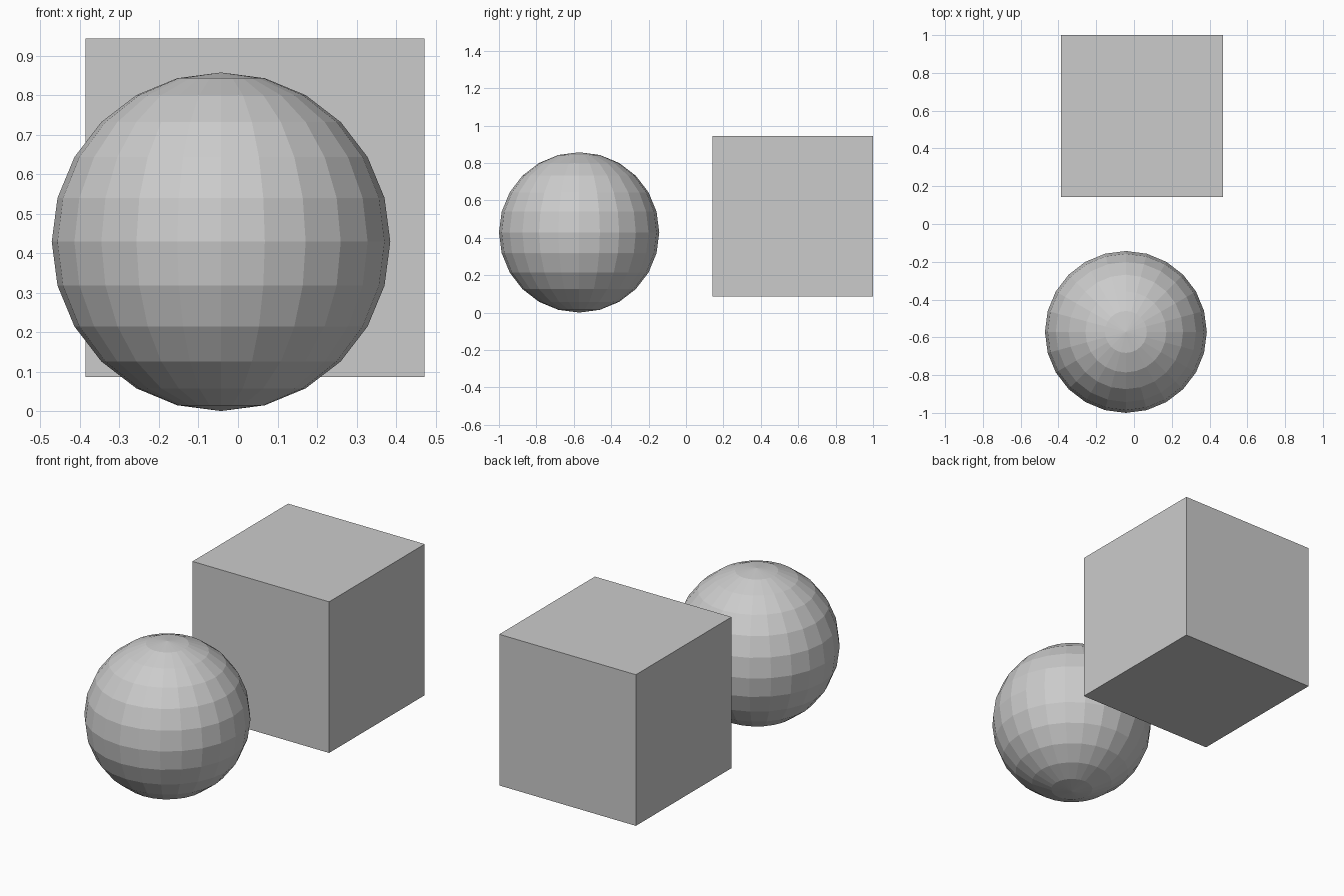
import bpy

if "Cube" in bpy.data.objects:
    bpy.data.objects.remove(bpy.data.objects["Cube"])

R = 3 / 7      # sphere radius, also half the cube side
Y = 4 / 7      # distance of each part from the middle
X = 0.043      # small sideways offset

# low-poly ball at the front
bpy.ops.mesh.primitive_uv_sphere_add(segments=24, ring_count=12, radius=R,
                                     location=(-X, -Y, R))
bpy.context.object.name = "ball"

# raised cube at the back
bpy.ops.mesh.primitive_cube_add(size=2 * R, location=(X, Y, R + 2 * X))
bpy.context.object.name = "cube"
